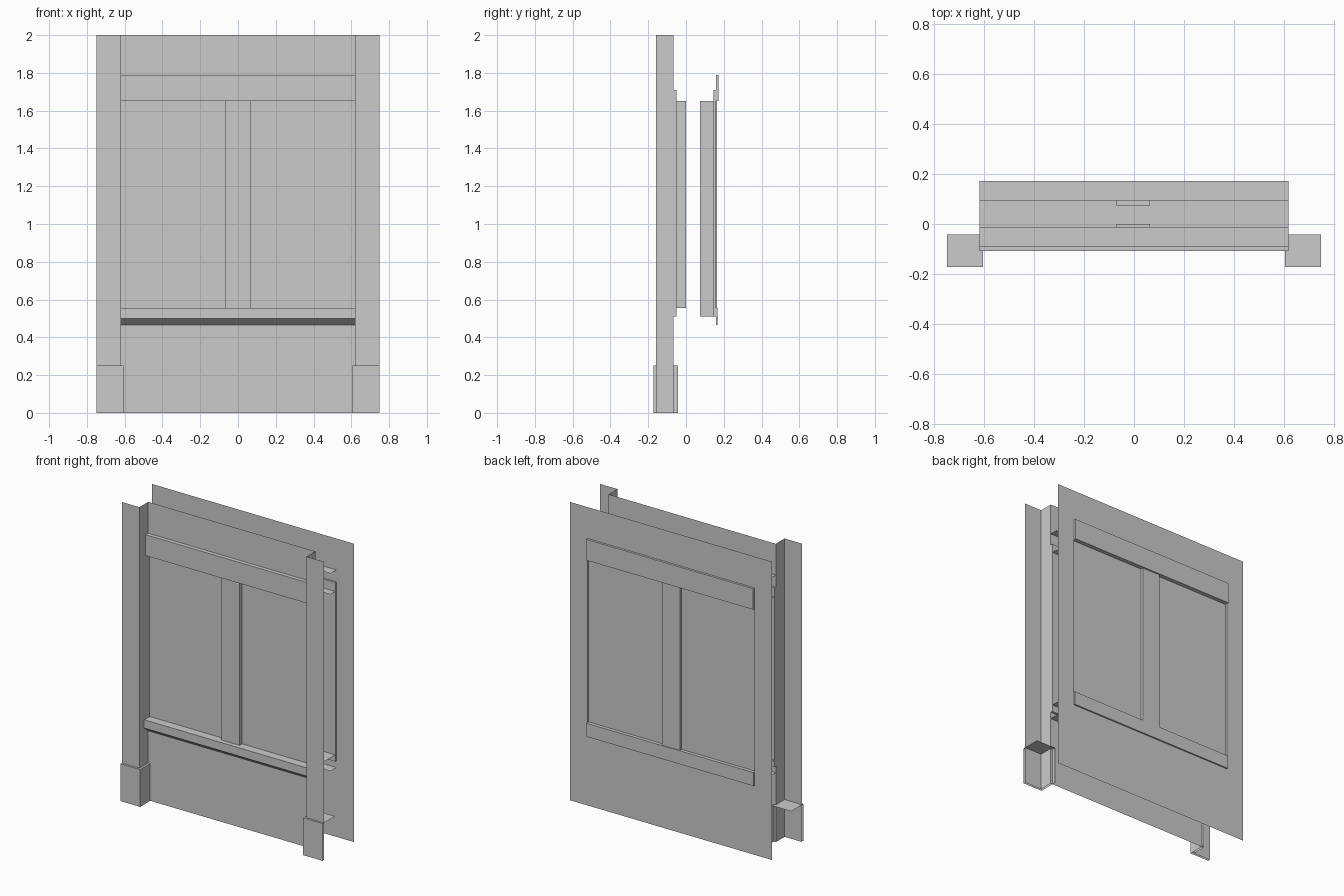
import bpy

if "Cube" in bpy.data.objects:
    bpy.data.objects.remove(bpy.data.objects["Cube"])

HALF = 0.62          # half width of the window bay
EDGE = 0.75          # half width of the whole module


def make(name, quads):
    """Open-surface object from a list of quads."""
    verts = [p for q in quads for p in q]
    faces = [tuple(range(i * 4, i * 4 + 4)) for i in range(len(quads))]
    me = bpy.data.meshes.new(name)
    me.from_pydata(verts, [], faces)
    ob = bpy.data.objects.new(name, me)
    bpy.context.collection.objects.link(ob)
    return ob


def along_x(profile, x0, x1):
    """Sweep a (y, z) polyline along x."""
    return [[(x0, *a), (x1, *a), (x1, *b), (x0, *b)]
            for a, b in zip(profile, profile[1:])]


def up_z(path, z0, z1):
    """Sweep an (x, y) polyline along z."""
    return [[(*a, z0), (*b, z0), (*b, z1), (*a, z1)]
            for a, b in zip(path, path[1:])]


def side(x, y0, y1, z0, z1):
    return up_z([(x, y0), (x, y1)], z0, z1)


def box(name, x0, x1, y0, y1, z0, z1):
    ring = [(x0, y0), (x1, y0), (x1, y1), (x0, y1), (x0, y0)]
    caps = [[(*p, z) for p in ring[:4]] for z in (z0, z1)]
    return make(name, up_z(ring, z0, z1) + caps)


# Front and back walls with shallow window recesses
for name, y, pane, half in (("front_wall", -0.066, -0.05, HALF),
                            ("back_wall", 0.158, 0.145, EDGE)):
    prof = [(y, 0), (y, 0.51), (pane, 0.51), (pane, 1.71), (y, 1.71), (y, 2)]
    quads = along_x(prof, -HALF, HALF)
    for s in (-1, 1):
        quads += side(s * HALF, y, pane, 0.51, 1.71)
        if half > HALF:
            quads += up_z([(s * HALF, y), (s * half, y)], 0, 2)
    make(name, quads)

# Corner pillars and plinths, open at the back and outside
for s, label in ((-1, "left"), (1, "right")):
    make(label + "_pillar",
         up_z([(s * EDGE, -0.159), (s * HALF, -0.159), (s * HALF, -0.066)], 0, 2))
    x = s * 0.605
    plinth = up_z([(s * EDGE, -0.173), (x, -0.173), (x, -0.043)], 0, 0.25)
    plinth += along_x([(-0.173, 0.25), (-0.043, 0.25)], s * EDGE, x)
    make(label + "_plinth", plinth)

# Mullions
box("front_mullion", -0.07, 0.065, -0.077, 0.0, 0.555, 1.65)
box("back_mullion", -0.07, 0.065, 0.075, 0.163, 0.51, 1.65)

# Window rails and sills
rails = {
    "front_lintel": [(-0.012, 1.79), (-0.093, 1.79), (-0.093, 1.65), (-0.012, 1.65)],
    "front_sill": [(0.04, 0.555), (-0.108, 0.555), (-0.108, 0.5), (-0.066, 0.465), (-0.012, 0.465)],
    "back_lintel": [(0.095, 1.79), (0.173, 1.79), (0.173, 1.65), (0.095, 1.65)],
    "back_sill": [(0.04, 0.555), (0.168, 0.555), (0.168, 0.465), (0.095, 0.465)],
}
for name, prof in rails.items():
    quads = along_x(prof, -HALF, HALF)
    if name.startswith("back"):
        for s in (-1, 1):
            quads += side(s * HALF, 0.158, prof[1][0], prof[2][1], prof[1][1])
    make(name, quads)
